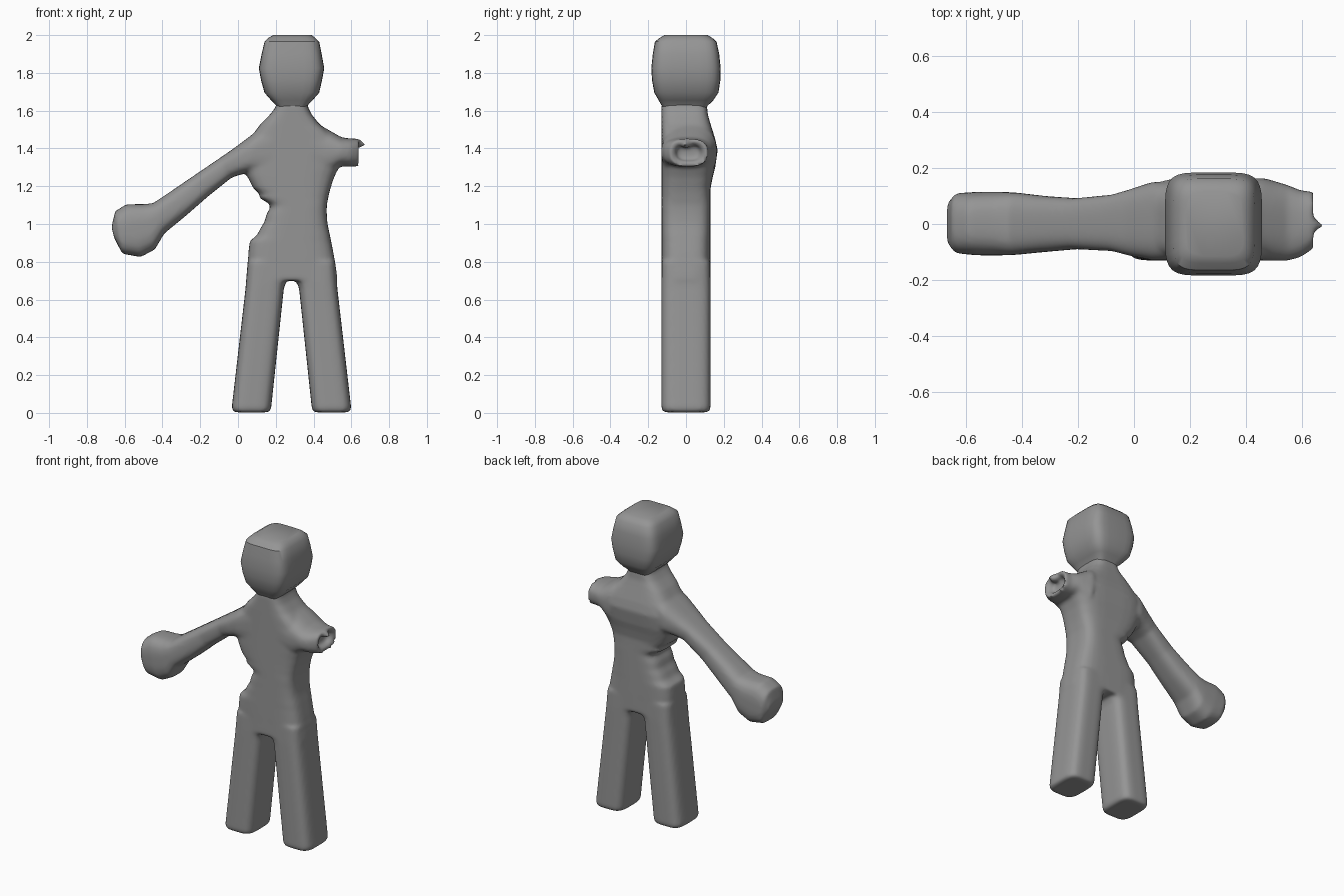
import bpy, bmesh, math

grey = bpy.data.materials.new("plain grey")
grey.diffuse_color = (0.30, 0.30, 0.30, 1)


def loft(bm, sections, n=32, power=4.0):
    """Skin rounded-box sections: (x0, z0, x1, z1, y_front, y_back)."""
    rings = []
    for x0, z0, x1, z1, y0, y1 in sections:
        ring = []
        for i in range(n):
            a = 2 * math.pi * (i + 0.5) / n
            c, s = math.cos(a), math.sin(a)
            u = 0.5 + 0.5 * math.copysign(abs(c) ** (2 / power), c)
            v = 0.5 + 0.5 * math.copysign(abs(s) ** (2 / power), s)
            ring.append(bm.verts.new((x0 + (x1 - x0) * u,
                                      y0 + (y1 - y0) * v,
                                      z0 + (z1 - z0) * u)))
        rings.append(ring)
    for a, b in zip(rings, rings[1:]):
        for i in range(n):
            j = (i + 1) % n
            bm.faces.new((a[i], a[j], b[j], b[i]))
    bm.faces.new(rings[0])
    bm.faces.new(rings[-1])


def level(z, x0, x1, y0=-0.13, y1=0.13):
    return (x0, z, x1, z, y0, y1)


def finish(bm, name):
    bmesh.ops.recalc_face_normals(bm, faces=bm.faces)
    me = bpy.data.meshes.new(name)
    bm.to_mesh(me)
    bm.free()
    me.materials.append(grey)
    ob = bpy.data.objects.new(name, me)
    bpy.context.collection.objects.link(ob)
    me.shade_smooth()
    return ob


body = bmesh.new()

# Torso, with a ragged bite out of the left flank
loft(body, [
    level(1.68, 0.21, 0.365, -0.12, 0.10),
    level(1.62, 0.20, 0.37, -0.13, 0.112),
    level(1.58, 0.17, 0.39, -0.13, 0.115),
    level(1.53, 0.12, 0.43, -0.13, 0.13),
    level(1.45, 0.06, 0.52, -0.13, 0.155),
    level(1.39, 0.04, 0.55, -0.13, 0.168),
    level(1.30, 0.035, 0.535, -0.13, 0.155),
    level(1.25, 0.05, 0.51, -0.13, 0.142),
    level(1.19, 0.08, 0.49),
    level(1.16, 0.115, 0.482),
    level(1.14, 0.11, 0.478),
    level(1.11, 0.16, 0.472),
    level(1.095, 0.175, 0.47),
    level(1.05, 0.15, 0.47),
    level(1.01, 0.14, 0.473),
    level(0.98, 0.12, 0.478),
    level(0.94, 0.10, 0.487),
    level(0.91, 0.062, 0.493),
    level(0.85, 0.055, 0.505),
    level(0.75, 0.05, 0.522),
    level(0.70, 0.045, 0.527),
])

# Two legs with slightly bevelled feet
for side in (-1, 1):
    def leg(z, inner, outer, y):
        a, b = 0.283 + side * inner, 0.283 + side * outer
        return level(z, min(a, b), max(a, b), -y, y)
    loft(body, [leg(0.80, 0.02, 0.232, 0.128), leg(0.70, 0.025, 0.24, 0.13),
                leg(0.66, 0.040, 0.243, 0.13), leg(0.03, 0.107, 0.316, 0.13),
                leg(0.015, 0.11, 0.314, 0.128), leg(0.003, 0.122, 0.302, 0.115)])

# Whole arm ending in a rounded fist
loft(body, [
    (0.20, 1.57, 0.16, 1.22, -0.13, 0.15),
    (0.07, 1.47, 0.06, 1.27, -0.13, 0.15),
    (-0.03, 1.395, 0.015, 1.262, -0.115, 0.125),
    (-0.11, 1.34, -0.035, 1.245, -0.097, 0.105),
    (-0.25, 1.245, -0.16, 1.145, -0.09, 0.092),
    (-0.36, 1.17, -0.28, 1.04, -0.10, 0.10),
    (-0.45, 1.11, -0.39, 0.95, -0.11, 0.112),
    (-0.50, 1.105, -0.44, 0.865, -0.112, 0.115),
    (-0.59, 1.105, -0.515, 0.825, -0.112, 0.115),
    (-0.65, 1.068, -0.612, 0.842, -0.105, 0.11),
    (-0.67, 0.985, -0.655, 0.925, -0.07, 0.075),
], power=3.0)

# Broken arm stump, folded inward to a hollow end
loft(body, [
    (0.36, 1.58, 0.40, 1.22, -0.13, 0.14),
    (0.45, 1.515, 0.47, 1.24, -0.13, 0.165),
    (0.55, 1.458, 0.54, 1.305, -0.132, 0.14),
    (0.60, 1.452, 0.59, 1.303, -0.118, 0.12),
    (0.645, 1.452, 0.64, 1.303, -0.085, 0.115),
    (0.635, 1.425, 0.63, 1.33, -0.06, 0.09),
    (0.595, 1.415, 0.595, 1.34, -0.045, 0.07),
], power=2.6)

# Torn splinter on the stump's upper rim
loft(body, [(0.60, 1.455, 0.60, 1.405, -0.04, 0.04),
            (0.64, 1.45, 0.64, 1.40, -0.03, 0.03),
            (0.672, 1.428, 0.672, 1.415, -0.016, 0.0)], n=8, power=2)

ob = finish(body, "body")
# Fuse the limbs into one skin
fuse = ob.modifiers.new("fuse", 'REMESH')
fuse.mode = 'VOXEL'
fuse.voxel_size = 0.011
fuse.use_smooth_shade = True
relax = ob.modifiers.new("relax", 'SMOOTH')
relax.factor = 0.5
relax.iterations = 6

# Blocky rounded head
head = bmesh.new()
loft(head, [
    level(2.00, 0.185, 0.39, -0.115, 0.115),
    level(1.985, 0.16, 0.41, -0.14, 0.14),
    level(1.965, 0.14, 0.43, -0.165, 0.162),
    level(1.90, 0.125, 0.443, -0.176, 0.176),
    level(1.825, 0.11, 0.457, -0.184, 0.184),
    level(1.76, 0.122, 0.445, -0.18, 0.182),
    level(1.695, 0.14, 0.43, -0.168, 0.172),
    level(1.655, 0.175, 0.395, -0.145, 0.145),
    level(1.625, 0.205, 0.366, -0.128, 0.114),
    level(1.60, 0.215, 0.356, -0.115, 0.10),
], n=32, power=5.0)
head_ob = finish(head, "head")
bpy.context.view_layer.objects.active = head_ob
head_ob.select_set(True)
bpy.ops.object.shade_smooth_by_angle(angle=math.radians(40))
